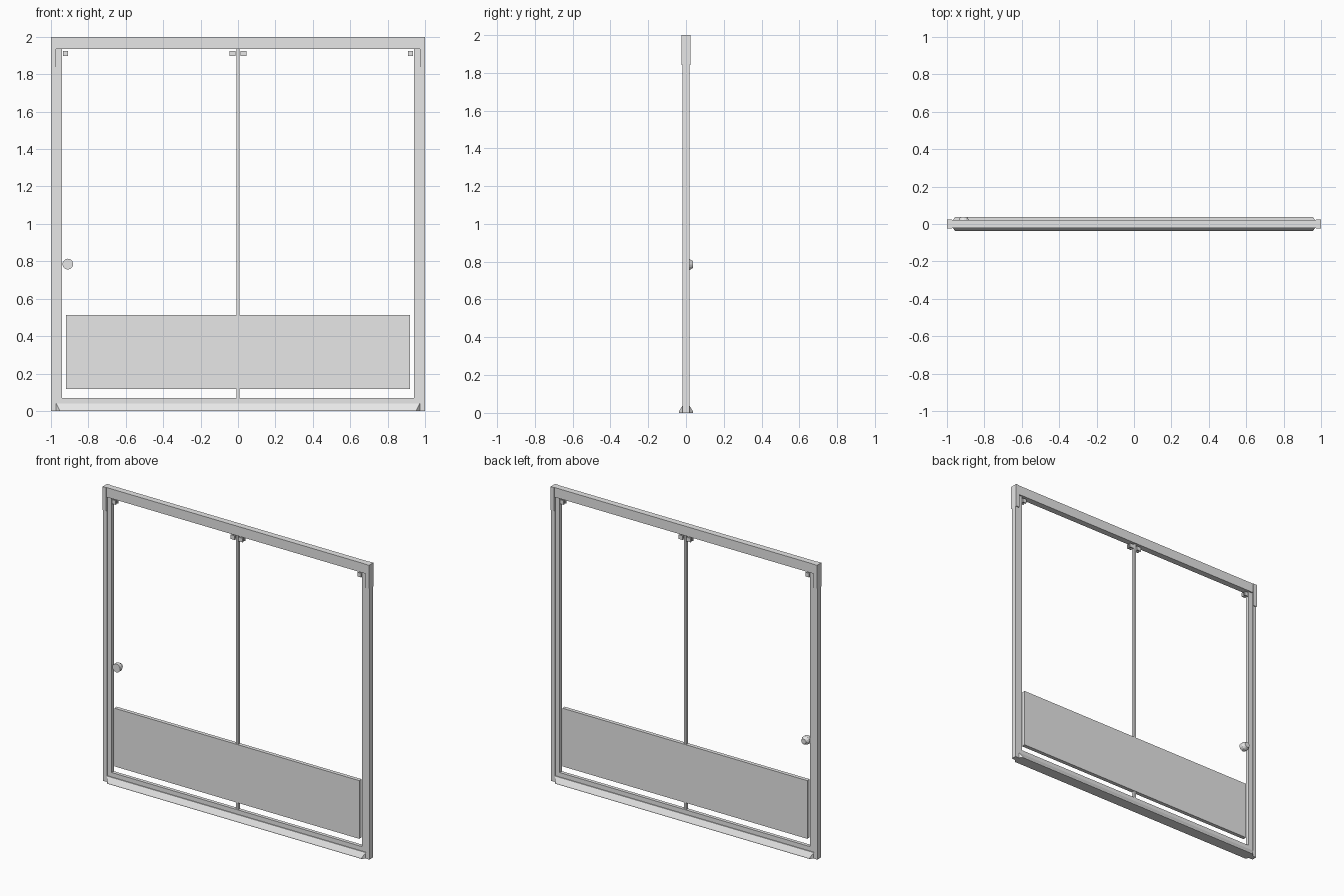
import bpy
import bmesh
import math
from mathutils import Matrix

default = bpy.data.objects.get("Cube")
if default:
    bpy.data.objects.remove(default, do_unlink=True)

# Single painted metal colour
metal = bpy.data.materials.new("light_grey_metal")
metal.use_nodes = True
grey = (0.8, 0.8, 0.8, 1)
metal.diffuse_color = grey
metal.node_tree.nodes["Principled BSDF"].inputs["Base Color"].default_value = grey


def finish(name, bm):
    bmesh.ops.recalc_face_normals(bm, faces=bm.faces)
    mesh = bpy.data.meshes.new(name)
    bm.to_mesh(mesh)
    bm.free()
    mesh.materials.append(metal)
    obj = bpy.data.objects.new(name, mesh)
    bpy.context.collection.objects.link(obj)
    return obj


def box(name, x, y, z):
    """Box from (min, max) ranges."""
    bm = bmesh.new()
    bmesh.ops.create_cube(bm, size=1)
    for v in bm.verts:
        v.co = [r[0] if c < 0 else r[1] for c, r in zip(v.co, (x, y, z))]
    return finish(name, bm)


def both(d):
    return (-d, d)


def side_range(side, a, b):
    return tuple(sorted((side * a, side * b)))


JAMB_Y, LEAF_Y = 0.018, 0.012
INNER, STEP = 0.94, 0.973

# Outer jambs, leaf stiles and upper corner caps
for side, label in ((-1, "right"), (1, "left")):
    box(label + "_jamb", side_range(side, STEP, 1), both(JAMB_Y), (0, 1.9))
    box(label + "_stile", side_range(side, INNER, STEP), both(LEAF_Y), (0.03, 1.95))
    box(label + "_corner_cap", side_range(side, STEP, 1), both(0.024), (1.84, 2))

# Header, sill and lower leaf rail
box("header", both(STEP), both(0.021), (1.935, 2))
box("sill", both(STEP), both(JAMB_Y), (0, 0.04))
box("bottom_rail", both(INNER), both(LEAF_Y), (0.04, 0.07))

# Bevelled threshold ramps with mitred ends
for side, label in ((-1, "front"), (1, "back")):
    bm = bmesh.new()
    rings = []
    for half, y, top in ((0.972, JAMB_Y, 0.04), (0.955, 0.038, 0.006)):
        corners = ((-half, 0), (half, 0), (half, top), (-half, top))
        rings.append([bm.verts.new((x, side * y, z)) for x, z in corners])
    for ring in rings:
        bm.faces.new(ring)
    for i in range(4):
        j = (i + 1) % 4
        bm.faces.new((rings[0][i], rings[0][j], rings[1][j], rings[1][i]))
    finish(label + "_threshold_ramp", bm)

# Centre mullion and kick panel
box("mullion", both(0.008), both(0.01), (0.07, 1.935))
box("kick_panel", both(0.92), both(0.013), (0.118, 0.513))

# Small glazing clips on both faces
for side, label in ((-1, "right"), (1, "left")):
    for place, a, b in (("outer", 0.908, 0.936), ("inner", 0.014, 0.046)):
        for face, depth in ((-1, "front"), (1, "back")):
            box(f"{label}_{place}_{depth}_clip", side_range(side, a, b),
                side_range(face, 0.005, 0.015), (1.897, 1.925))


def turned(name, r1, r2, y1, y2):
    """Tapered disc along y, centred on the handle."""
    bm = bmesh.new()
    place = Matrix.Translation((-0.91, (y1 + y2) / 2, 0.785))
    place = place @ Matrix.Rotation(-math.pi / 2, 4, "X")
    bmesh.ops.create_cone(bm, cap_ends=True, segments=12, radius1=r1,
                          radius2=r2, depth=y2 - y1, matrix=place)
    return finish(name, bm)


# Round handle: spindle, collar and tapered grip
turned("handle_collar", 0.029, 0.029, -0.006, 0.018)
turned("handle_grip", 0.029, 0.018, 0.018, 0.038)
